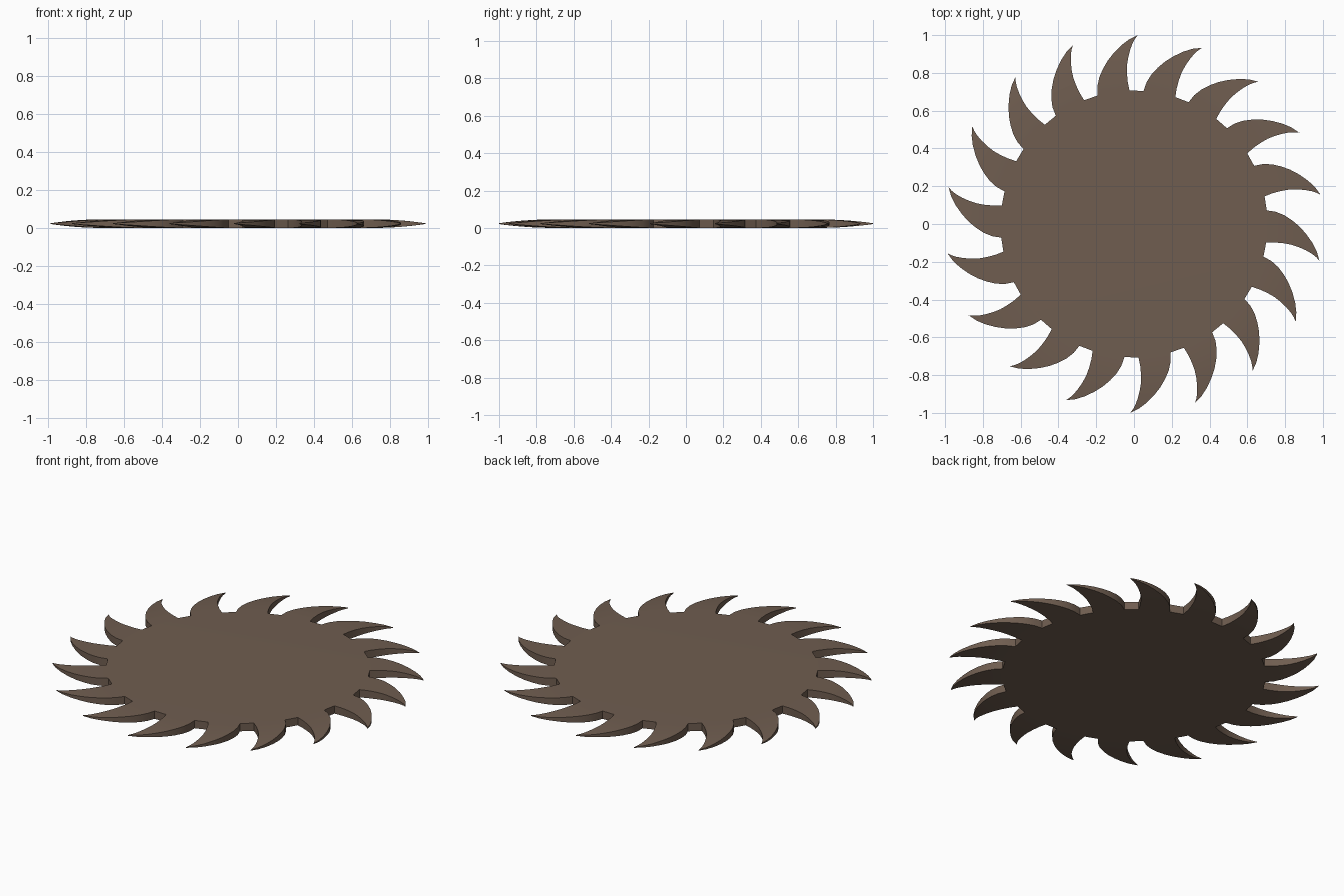
import bpy, bmesh, math
from mathutils import Matrix, Vector

if "Cube" in bpy.data.objects:
    bpy.data.objects.remove(bpy.data.objects["Cube"])

TEETH = 18
MID = 0.023  # mid height of the blade

# One hooked tooth: outer curve point, inner curve point, half thickness
ROWS = [
    ((-0.193, 0.680), (-0.024, 0.706), 0.0230),
    ((-0.194, 0.728), (-0.033, 0.750), 0.0222),
    ((-0.184, 0.775), (-0.037, 0.795), 0.0208),
    ((-0.165, 0.820), (-0.037, 0.840), 0.0185),
    ((-0.139, 0.865), (-0.031, 0.880), 0.0155),
    ((-0.106, 0.907), (-0.021, 0.920), 0.0120),
    ((-0.065, 0.948), (-0.008, 0.956), 0.0080),
    ((-0.025, 0.978), (0.005, 0.980), 0.0050),
]
TIP = (0.020, 1.000, 0.0022)

bm = bmesh.new()


def pair(p, half, rot):
    """Top and bottom vertex above one plan point."""
    return [bm.verts.new(rot @ Vector((p[0], p[1], MID + s * half))) for s in (1, -1)]


def wall(a, b):
    bm.faces.new((a[0], b[0], b[1], a[1]))


# Teeth
rim = []
for i in range(TEETH):
    rot = Matrix.Rotation(-math.tau * i / TEETH, 3, 'Z')
    outer = [pair(r[0], r[2], rot) for r in ROWS]
    inner = [pair(r[1], r[2], rot) for r in ROWS]
    tip = pair(TIP[:2], TIP[2], rot)
    for k in range(len(ROWS) - 1):
        for s in (0, 1):
            bm.faces.new((outer[k][s], inner[k][s], inner[k + 1][s], outer[k + 1][s]))
        wall(outer[k], outer[k + 1])
        wall(inner[k], inner[k + 1])
    for s in (0, 1):
        bm.faces.new((outer[-1][s], inner[-1][s], tip[s]))
    wall(outer[-1], tip)
    wall(inner[-1], tip)
    rim += [outer[0], inner[0]]

# Flat disc and the rim sections between teeth
for s in (0, 1):
    bm.faces.new([p[s] for p in rim])
for i in range(TEETH):
    wall(rim[2 * i + 1], rim[(2 * i + 2) % len(rim)])

bmesh.ops.recalc_face_normals(bm, faces=bm.faces)
mesh = bpy.data.meshes.new("saw_blade")
bm.to_mesh(mesh)
bm.free()
blade = bpy.data.objects.new("saw_blade", mesh)
bpy.context.collection.objects.link(blade)

# Brown colour
mat = bpy.data.materials.new("brown_metal")
mat.diffuse_color = (0.16, 0.11, 0.08, 1)
mat.use_nodes = True
mat.node_tree.nodes["Principled BSDF"].inputs["Base Color"].default_value = mat.diffuse_color
mesh.materials.append(mat)

# Smooth curved walls, sharp edges
bpy.context.view_layer.objects.active = blade
blade.select_set(True)
bpy.ops.object.shade_smooth_by_angle(angle=math.radians(30))
